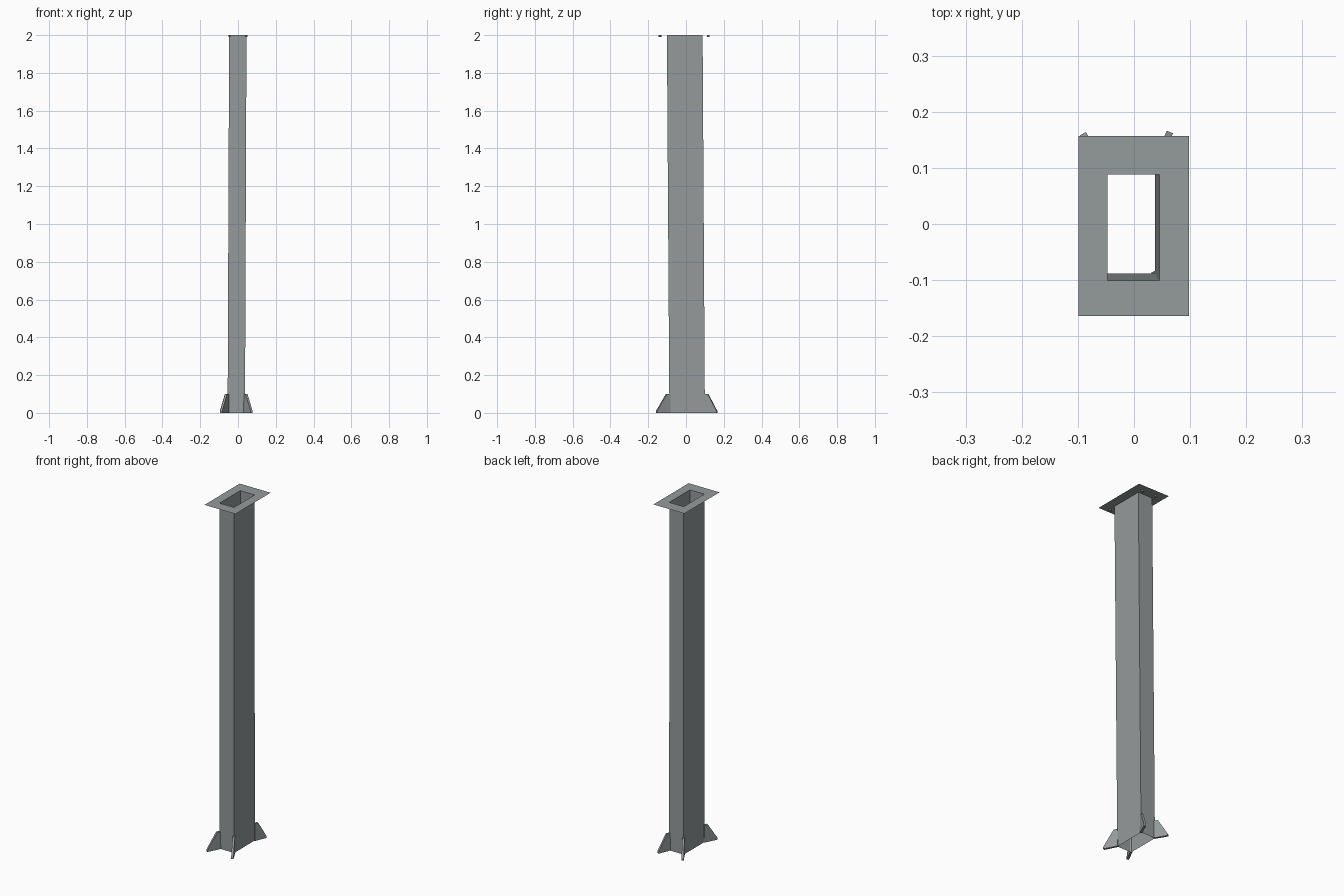
import bpy, bmesh, math
from mathutils import Vector

if "Cube" in bpy.data.objects:
    bpy.data.objects.remove(bpy.data.objects["Cube"])

steel = bpy.data.materials.new("grey steel")
steel.diffuse_color = (0.30, 0.325, 0.33, 1)
steel.use_nodes = True
steel.node_tree.nodes["Principled BSDF"].inputs["Base Color"].default_value = steel.diffuse_color


def make(name, bm):
    me = bpy.data.meshes.new(name)
    bm.to_mesh(me)
    bm.free()
    me.materials.append(steel)
    ob = bpy.data.objects.new(name, me)
    bpy.context.collection.objects.link(ob)
    return ob


def rect(bm, x0, x1, y0, y1, z):
    return [bm.verts.new((x, y, z)) for x, y in ((x0, y0), (x1, y0), (x1, y1), (x0, y1))]


def bridge(bm, a, b):
    for i in range(4):
        j = (i + 1) % 4
        bm.faces.new((a[i], a[j], b[j], b[i]))


# leaning hollow post, open at both ends
bm = bmesh.new()
bridge(bm, rect(bm, -0.055, 0.037, -0.088, 0.10, 0), rect(bm, -0.047, 0.045, -0.101, 0.088, 2))
make("post", bm)

# thin top flange with rectangular opening
bm = bmesh.new()
bridge(bm, rect(bm, -0.099, 0.098, -0.164, 0.157, 2), rect(bm, -0.047, 0.045, -0.101, 0.088, 2))
make("top_flange", bm)

# small bolts under the flange
for i, (x, y) in enumerate(((-0.045, -0.138), (0.043, -0.138), (-0.045, 0.118), (0.043, 0.118))):
    bm = bmesh.new()
    bmesh.ops.create_cone(bm, cap_ends=True, segments=6, radius1=0.007, radius2=0.007, depth=0.009)
    bmesh.ops.translate(bm, verts=bm.verts, vec=(x, y, 1.995))
    make(f"bolt_{i + 1}", bm)


# base fins running outward from each bottom corner
def fin(name, corner, tip, t=0.006):
    c, e = Vector((*corner, 0)), Vector((*tip, 0))
    d = (e - c).normalized()
    n = Vector((-d.y, d.x, 0)) * t
    length = (e - c).length
    profile = ((-0.004, 0), (length, 0), (length, 0.01), (0.018, 0.1), (-0.002, 0.1))
    bm = bmesh.new()
    sides = [[bm.verts.new(c + d * u + n * s + Vector((0, 0, z))) for u, z in profile] for s in (-1, 1)]
    bm.faces.new(sides[0])
    bm.faces.new(sides[1][::-1])
    for i in range(5):
        j = (i + 1) % 5
        bm.faces.new((sides[0][j], sides[0][i], sides[1][i], sides[1][j]))
    bmesh.ops.recalc_face_normals(bm, faces=bm.faces)
    make(name, bm)


fin("fin_back_left", (-0.055, 0.10), (-0.091, 0.161))
fin("fin_back_right", (0.037, 0.10), (0.064, 0.164))
fin("fin_front_right", (0.037, -0.088), (0.072, -0.155))
fin("fin_front_left", (-0.055, -0.088), (-0.089, -0.156))
